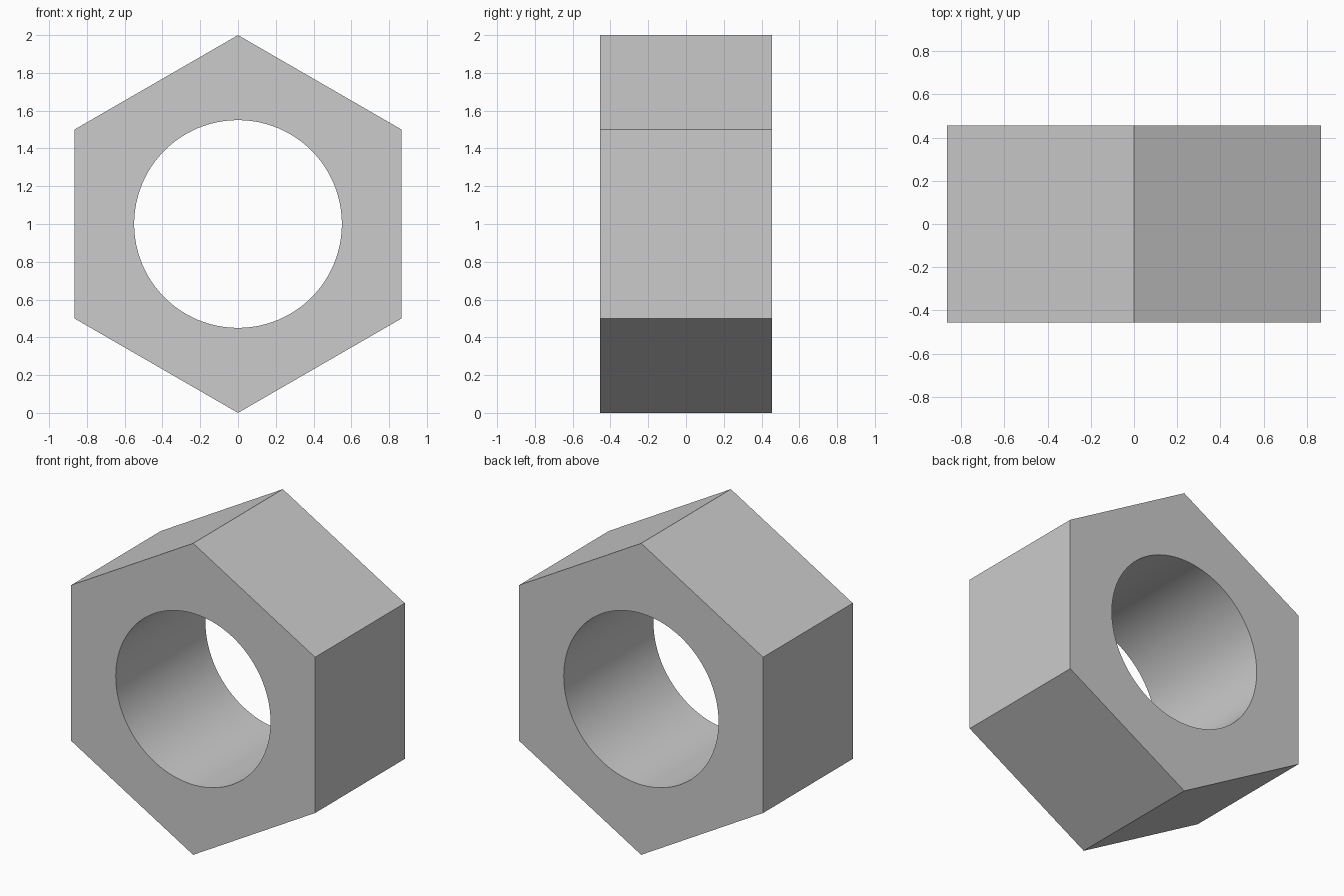
import bpy, bmesh, math

if "Cube" in bpy.data.objects:
    bpy.data.objects.remove(bpy.data.objects["Cube"])

HALF_DEPTH = 0.455
OUTER_R, HOLE_R, CENTRE_Z = 1.0, 0.55, 1.0
SIDES, STEPS = 6, 16          # hexagon sides, bore segments per side
N = SIDES * STEPS

bm = bmesh.new()


def ring(radius, count, y):
    """Circle of vertices in the xz plane, first one at the top."""
    verts = []
    for i in range(count):
        a = math.tau * i / count
        verts.append(bm.verts.new((radius * math.sin(a), y,
                                   CENTRE_Z + radius * math.cos(a))))
    return verts


outer = [ring(OUTER_R, SIDES, y) for y in (-HALF_DEPTH, HALF_DEPTH)]
inner = [ring(HOLE_R, N, y) for y in (-HALF_DEPTH, HALF_DEPTH)]

# Flat front and back, one sector per hexagon side
for out, hole in zip(outer, inner):
    for s in range(SIDES):
        arc = [hole[(s * STEPS + k) % N] for k in range(STEPS + 1)]
        bm.faces.new([out[(s + 1) % SIDES], out[s]] + arc)

# Outer flats and round bore
for front, back in (outer, inner):
    n = len(front)
    for i in range(n):
        j = (i + 1) % n
        bm.faces.new((front[i], front[j], back[j], back[i]))

bmesh.ops.recalc_face_normals(bm, faces=bm.faces)
mesh = bpy.data.meshes.new("hex_nut")
bm.to_mesh(mesh)
bm.free()

nut = bpy.data.objects.new("hex_nut", mesh)
bpy.context.collection.objects.link(nut)
bpy.context.view_layer.objects.active = nut
nut.select_set(True)
bpy.ops.object.shade_smooth_by_angle(angle=math.radians(30))
